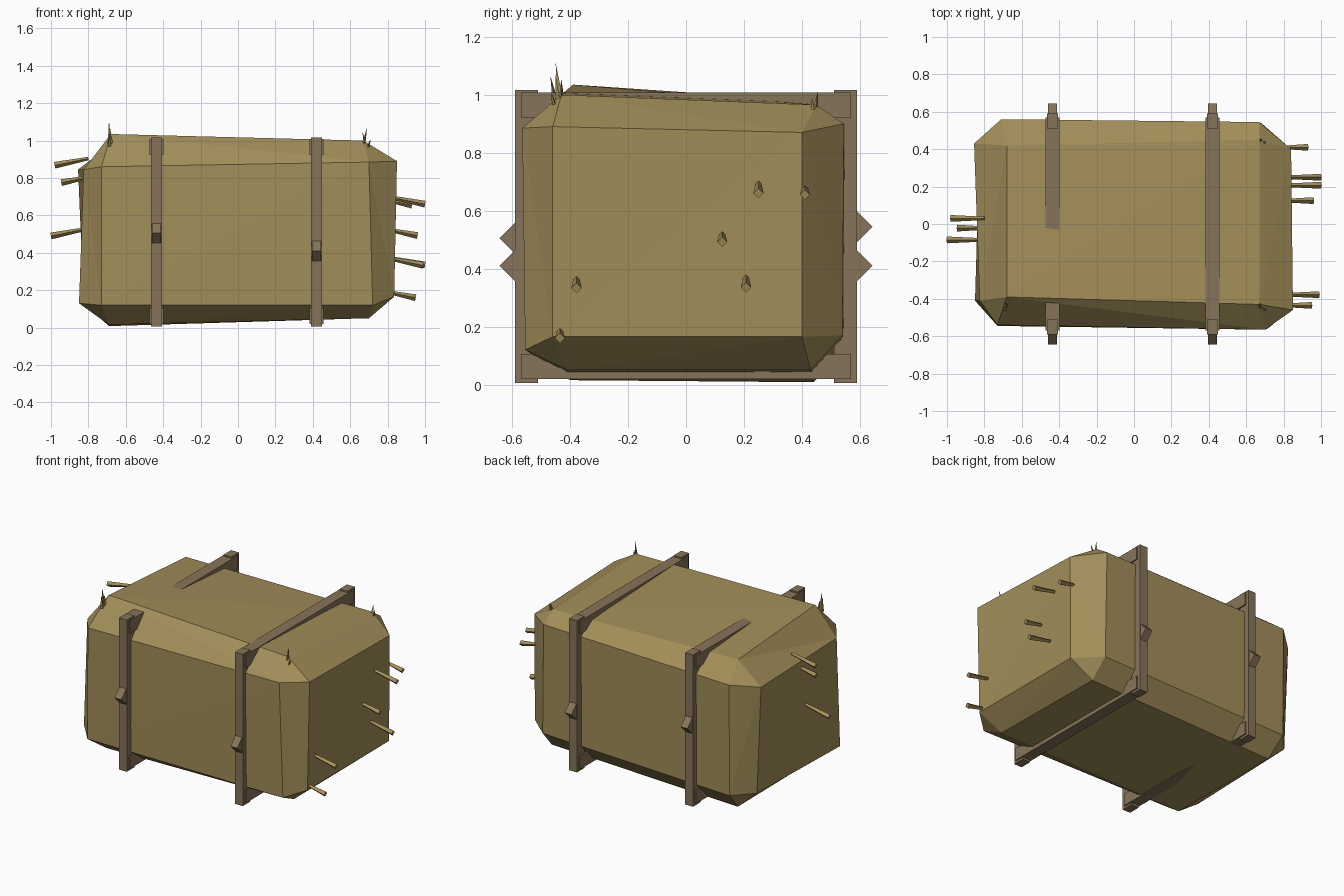
import bpy, bmesh, math
from itertools import product
from mathutils import Vector, Matrix

if "Cube" in bpy.data.objects:
    bpy.data.objects.remove(bpy.data.objects["Cube"])


def material(name, rgb):
    m = bpy.data.materials.new(name)
    m.diffuse_color = (*rgb, 1)
    m.use_nodes = True
    m.node_tree.nodes["Principled BSDF"].inputs["Base Color"].default_value = m.diffuse_color
    return m


STRAW = material("straw", (0.36, 0.27, 0.10))
WOOD = material("strap", (0.24, 0.175, 0.10))


def finish(name, bm, mat):
    bmesh.ops.recalc_face_normals(bm, faces=bm.faces)
    me = bpy.data.meshes.new(name)
    bm.to_mesh(me)
    bm.free()
    me.materials.append(mat)
    ob = bpy.data.objects.new(name, me)
    bpy.context.collection.objects.link(ob)
    return ob


def box(name, size, loc, mat, tilt=0.0):
    bm = bmesh.new()
    bmesh.ops.create_cube(bm, size=1, matrix=Matrix.Translation(loc)
                          @ Matrix.Rotation(tilt, 4, 'X') @ Matrix.Diagonal((*size, 1)))
    return finish(name, bm, mat)


def stalk(name, start, end, r1, r2, sides=4):
    a, b = Vector(start), Vector(end)
    rot = (b - a).to_track_quat('Z', 'Y').to_matrix().to_4x4()
    bm = bmesh.new()
    bmesh.ops.create_cone(bm, cap_ends=True, segments=sides, radius1=r1, radius2=r2,
                          depth=(b - a).length,
                          matrix=Matrix.Translation((a + b) / 2) @ rot)
    return finish(name, bm, STRAW)


# Bale: lumpy chamfered box; each corner has a point on its x, y and z face
corners = {
    (-1, -1, -1): ((-.85, -.41, .13), (-.73, -.545, .12), (-.69, -.40, .015)),
    (1, -1, -1): ((.835, -.46, .165), (.72, -.555, .12), (.70, -.41, .05)),
    (-1, 1, -1): ((-.825, .43, .13), (-.71, .555, .13), (-.69, .44, .008)),
    (1, 1, -1): ((.835, .40, .165), (.68, .54, .17), (.69, .43, .05)),
    (-1, -1, 1): ((-.825, -.41, .845), (-.73, -.54, .86), (-.68, -.39, 1.035)),
    (1, -1, 1): ((.85, -.46, .89), (.70, -.565, .885), (.67, -.43, 1.0)),
    (-1, 1, 1): ((-.855, .43, .845), (-.71, .56, .87), (-.68, .42, .98)),
    (1, 1, 1): ((.84, .40, .87), (.67, .545, .90), (.67, .45, .965)),
}
bm = bmesh.new()
v = {(s, i): bm.verts.new(p) for s, pts in corners.items() for i, p in enumerate(pts)}
for s in corners:
    bm.faces.new([v[s, i] for i in range(3)])
for axis in range(3):
    a, b = [i for i in range(3) if i != axis]

    def sign(k, p, q):
        t = [0, 0, 0]
        t[axis], t[a], t[b] = k, p, q
        return tuple(t)
    for k in (-1, 1):
        ring = ((-1, -1), (1, -1), (1, 1), (-1, 1))
        bm.faces.new([v[sign(k, *r), axis] for r in ring])
    for p, q in product((-1, 1), repeat=2):
        lo, hi = sign(-1, p, q), sign(1, p, q)
        bm.faces.new([v[lo, a], v[hi, a], v[hi, b], v[lo, b]])
bmesh.ops.recalc_face_normals(bm, faces=bm.faces)
bmesh.ops.triangulate(bm, faces=bm.faces)
finish("bale", bm, STRAW)

# Two rectangular straps with a knot at the front and back
for side, x, knots in (("left", -.436, (.505, .545)), ("right", .42, (.41, .41))):
    for z, part in ((.0625, "bottom"), (.965, "top")):
        box(f"{side}_strap_{part}", (.075, 1.14, .086), (x, 0, z), WOOD)
    for sy, kz, part in ((-1, knots[0], "front"), (1, knots[1], "back")):
        box(f"{side}_strap_{part}", (.058, .08, 1.012), (x, sy * .551, .511), WOOD)
        box(f"{side}_knot_{part}", (.05, .076, .076), (x, sy * .59, kz), WOOD, math.pi / 4)

# Straws poking out of both ends (tip positions)
tips = ((1.0, .25, .66), (.93, .41, .655), (.96, .125, .492), (1.0, .207, .335),
        (.99, -.378, .333), (.95, -.435, .16), (-.98, .03, .868),
        (-.945, -.022, .775), (-1.0, -.085, .49))
for n, (x, y, z) in enumerate(tips):
    e = 1 if x > 0 else -1
    stalk(f"straw_{n + 1}", (e * .80, y, z + .2 * (abs(x) - .80)), (x, y, z), .009, .018)

# Thin tufts standing up at three top corners
tufts = (((-.685, -.435, .98), (-.69, -.45, 1.11)), ((-.68, -.43, .98), (-.685, -.43, 1.055)),
         ((-.69, -.45, .97), (-.68, -.468, 1.065)), ((.67, -.44, .97), (.69, -.45, 1.07)),
         ((.68, -.43, .96), (.665, -.43, 1.05)), ((.69, -.45, .95), (.71, -.465, 1.01)),
         ((.675, .445, .94), (.68, .455, 1.01)), ((.69, .44, .93), (.705, .435, .99)))
for n, (a, b) in enumerate(tufts):
    stalk(f"tuft_{n + 1}", a, b, .012, 0, 3)
